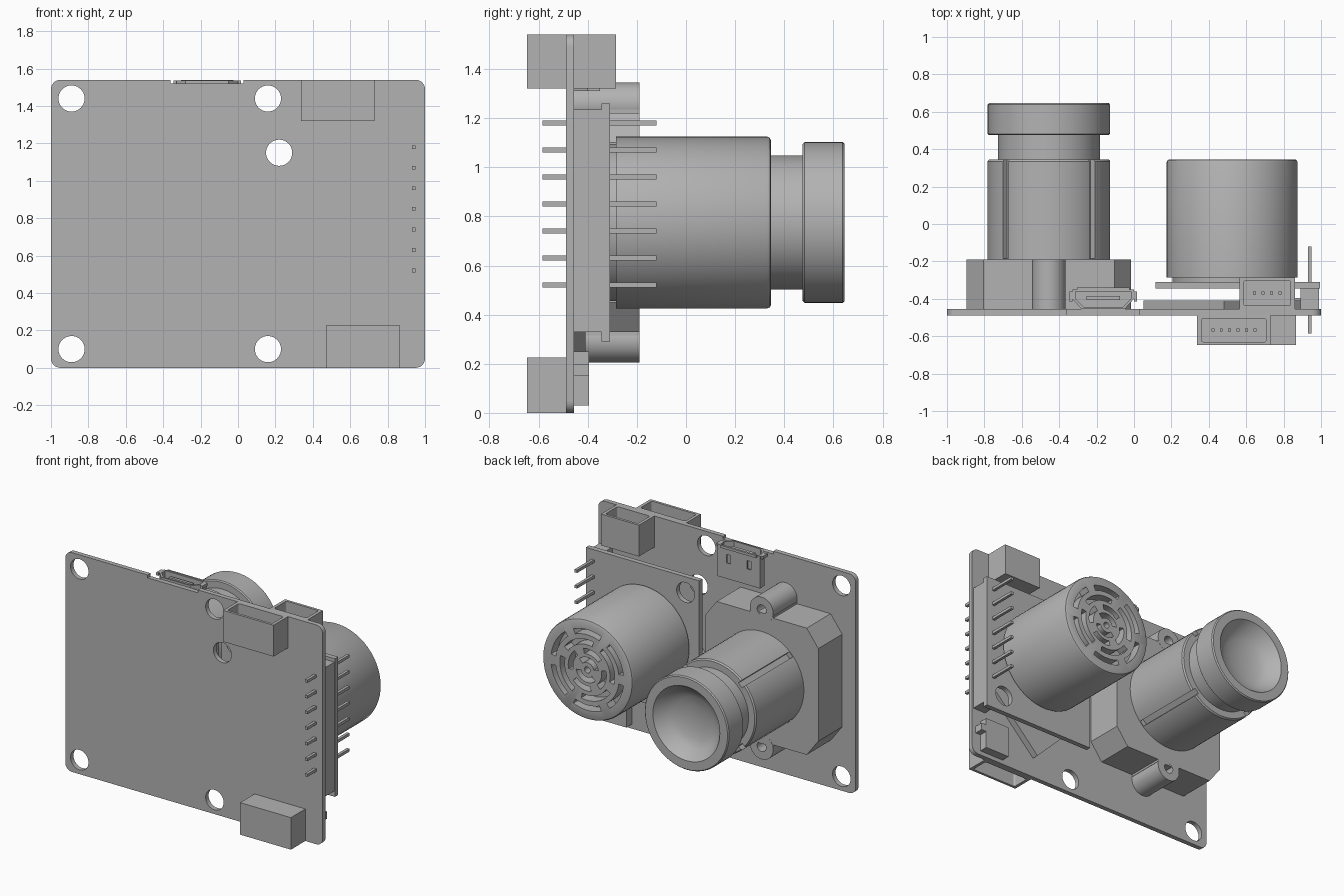
import bpy, bmesh
from math import pi, sin, cos, radians

if "Cube" in bpy.data.objects:
    bpy.data.objects.remove(bpy.data.objects["Cube"])

GREY = (0.45, 0.45, 0.45, 1)
mat = bpy.data.materials.new("plain grey")
mat.use_nodes = True
mat.diffuse_color = GREY
mat.node_tree.nodes["Principled BSDF"].inputs["Base Color"].default_value = GREY


def finish(name, bm):
    bmesh.ops.recalc_face_normals(bm, faces=bm.faces)
    mesh = bpy.data.meshes.new(name)
    bm.to_mesh(mesh)
    bm.free()
    mesh.materials.append(mat)
    obj = bpy.data.objects.new(name, mesh)
    bpy.context.collection.objects.link(obj)
    return obj


def prism(name, outline, low, high, axis="y"):
    """Extrude an (x, z) outline along y, or an (x, y) outline along z."""
    bm = bmesh.new()
    def put(a, b, d):
        return bm.verts.new((a, d, b) if axis == "y" else (a, b, d))
    near = [put(a, b, low) for a, b in outline]
    far = [put(a, b, high) for a, b in outline]
    bm.faces.new(near)
    bm.faces.new(far)
    n = len(outline)
    for i in range(n):
        j = (i + 1) % n
        bm.faces.new((near[i], near[j], far[j], far[i]))
    return finish(name, bm)


def rect(x0, x1, z0, z1, r=0):
    if not r:
        return [(x0, z0), (x1, z0), (x1, z1), (x0, z1)]
    pts = []
    corners = [(x1 - r, z1 - r), (x0 + r, z1 - r), (x0 + r, z0 + r), (x1 - r, z0 + r)]
    for q, (cx, cz) in enumerate(corners):
        for k in range(7):
            a = (q + k / 6) * pi / 2
            pts.append((cx + r * cos(a), cz + r * sin(a)))
    return pts


def circle(cx, cz, r, n=40):
    return [(cx + r * cos(2 * pi * i / n), cz + r * sin(2 * pi * i / n)) for i in range(n)]


def box(name, x0, x1, y0, y1, z0, z1):
    return prism(name, rect(x0, x1, z0, z1), y0, y1)


def lathe(name, cx, cz, profile, n=72):
    """Spin a (radius, y) profile around an axis parallel to y."""
    bm = bmesh.new()
    rings = []
    for r, y in profile:
        if r == 0:
            rings.append([bm.verts.new((cx, y, cz))] * n)
        else:
            rings.append([bm.verts.new((x, y, z)) for x, z in circle(cx, cz, r, n)])
    for a, b in zip(rings, rings[1:]):
        for i in range(n):
            j = (i + 1) % n
            bm.faces.new(dict.fromkeys((a[i], a[j], b[j], b[i])))
    return finish(name, bm)


def cut(obj, *cutters):
    for c in cutters:
        c.hide_render = True
        mod = obj.modifiers.new("cut", "BOOLEAN")
        mod.operation = "DIFFERENCE"
        mod.solver = "EXACT"
        mod.object = c
        bpy.context.view_layer.objects.active = obj
        bpy.ops.object.modifier_apply(modifier=mod.name)
        bpy.data.objects.remove(c)
    return obj


def smooth(obj):
    bpy.ops.object.select_all(action="DESELECT")
    obj.select_set(True)
    bpy.context.view_layer.objects.active = obj
    bpy.ops.object.shade_smooth_by_angle(angle=radians(30))
    return obj


def holes(points, r, y0, y1):
    return [prism("hole", circle(x, z, r), y0, y1) for x, z in points]


# Main circuit board with mounting holes and the port notch
board = prism("main_board", rect(-1, 1, 0, 1.54, 0.05), -0.488, -0.455)
spots = [(-0.89, 1.44), (0.16, 1.44), (0.22, 1.15), (-0.89, 0.1), (0.16, 0.1)]
smooth(cut(board, *holes(spots, 0.07, -0.6, -0.4),
           box("notch", -0.36, 0.03, -0.6, -0.4, 1.52, 1.6)))


# Open sockets with contact pins; side is 1 when opening up, -1 when down
def socket(name, x0, x1, y0, y1, z0, z1, side, pins):
    shell = box(name, x0, x1, y0, y1, z0, z1)
    floor = z0 + 0.04 if side > 0 else z1 - 0.04
    mouth = z1 + 0.1 if side > 0 else z0 - 0.1
    cut(shell, prism("pocket", rect(x0 + 0.022, x1 - 0.022, y0 + 0.018, y1 - 0.018, 0.012),
                     min(floor, mouth), max(floor, mouth), "z"))
    pitch, mid, tip = 0.045, (y0 + y1) / 2, floor + side * 0.12
    for i in range(pins):
        x = (x0 + x1) / 2 + (i - (pins - 1) / 2) * pitch
        box(name + "_pin", x - 0.008, x + 0.008, mid - 0.008, mid + 0.008,
            min(floor - 0.01, tip), max(floor, tip))


socket("front_top_socket", 0.338, 0.73, -0.648, -0.488, 1.32, 1.54, 1, 6)
socket("front_bottom_socket", 0.47, 0.865, -0.648, -0.488, 0, 0.225, -1, 6)
socket("back_top_socket", 0.565, 0.86, -0.455, -0.285, 1.32, 1.54, 1, 4)

# Small flat connector low on the back
box("flat_connector", 0.74, 0.93, -0.455, -0.395, 0.03, 0.25)
box("flat_connector_tab", 0.93, 0.97, -0.455, -0.395, 0.15, 0.2)

# Diamond-mounted chip behind the sensor board
prism("diamond_chip", circle(0.48, 0.57, 0.43, 4), -0.455, -0.41)

# Sensor board, header strip and pins
sensor_board = box("sensor_board", 0.115, 0.995, -0.345, -0.31, 0.29, 1.26)
smooth(cut(sensor_board, *holes([(0.22, 1.15), (0.85, 0.41)], 0.07, -0.4, -0.2)))
box("header_strip", 0.89, 0.99, -0.455, -0.345, 0.33, 1.235)
for i in range(7):
    z = 0.52 + i * 0.11
    box("header_pin", 0.93, 0.95, -0.585, -0.12, z - 0.01, z + 0.01)

# Ultrasonic transducer with slotted grille
SX, SZ = 0.525, 0.775
can = lathe("transducer", SX, SZ, [
    (0, -0.31), (0.32, -0.31), (0.32, -0.285), (0.35, -0.285), (0.35, 0.33),
    (0.345, 0.341), (0.335, 0.346), (0, 0.346)])


def arc_slot(r, w, start, end, y0):
    n = 14
    angles = [start + (end - start) * i / n for i in range(n + 1)]
    ring = [((r + w) * cos(a), (r + w) * sin(a)) for a in angles]
    ring += [((r - w) * cos(a), (r - w) * sin(a)) for a in reversed(angles)]
    return prism("slot", [(SX + x, SZ + z) for x, z in ring], y0, 0.5)


for r, count, turn in ((0.265, 6, 0), (0.195, 4, 0.4), (0.13, 4, 1.1), (0.07, 2, 0.3)):
    step, gap = 2 * pi / count, 0.035 / r
    for i in range(count):
        cut(can, arc_slot(r, 0.018, turn + i * step + gap, turn + (i + 1) * step - gap, 0.27))
cut(can, *holes([(SX, SZ)], 0.022, 0.27, 0.5))
smooth(can)

# Camera mount: chamfered block and two screw lugs
CX, CZ = -0.455, 0.775
w, h, cx, cz = 0.44, 0.445, 0.09, 0.12
quarter = [(w, h - cz), (w - cx, h)]
outline = quarter + [(-x, z) for x, z in reversed(quarter)]
outline += [(-x, -z) for x, z in outline]
prism("camera_mount", [(CX + x, CZ + z) for x, z in outline], -0.455, -0.19)
for side in (1, -1):
    z = CZ + side * 0.48
    lug = prism("screw_lug", circle(CX, z, 0.09), -0.455, -0.189)
    base = sorted((z, z - side * 0.06))
    box("lug_web", CX - 0.09, CX + 0.09, -0.455, -0.19, CZ + side * 0.44 - 0.02,
        CZ + side * 0.44 + 0.02)
    smooth(cut(lug, *holes([(CX, z)], 0.035, -0.35, 0)))

# Lens barrel with lengthwise grooves
barrel = lathe("lens_barrel", CX, CZ, [
    (0, -0.2), (0.328, -0.2), (0.328, 0.335), (0.32, 0.345), (0, 0.345)])
for i in range(4):
    a = pi / 4 + i * pi / 2
    radial, across = (cos(a), sin(a)), (-sin(a), cos(a))
    pts = [(CX + r * radial[0] + t * across[0], CZ + r * radial[1] + t * across[1])
           for r, t in ((0.295, -0.02), (0.4, -0.02), (0.4, 0.02), (0.295, 0.02))]
    cut(barrel, prism("groove", pts, -0.185, 0.5))
smooth(barrel)

# Focus ring, funnel and dished lens
smooth(lathe("lens_head", CX, CZ, [
    (0, 0.34), (0.273, 0.34), (0.273, 0.475), (0.32, 0.475), (0.327, 0.482),
    (0.327, 0.638), (0.32, 0.646), (0.26, 0.646), (0.205, 0.575),
    (0.15, 0.55), (0.08, 0.535), (0, 0.53)]))

# Micro port: shell, mouth, tongue and lip flaps
PX = -0.165
half = [(0.165, -0.35), (0.165, -0.4), (0.115, -0.455)]
shape = half + [(-x, y) for x, y in reversed(half)]
port = prism("port_shell", [(PX + x, y) for x, y in shape], 1.31, 1.535, "z")
mouth = [(PX + x * 0.9, -0.4 + (y + 0.4) * 0.8) for x, y in shape]
slots = [box("latch", PX + s * 0.08 - 0.015, PX + s * 0.08 + 0.015, -0.36, -0.3, 1.42, 1.48)
         for s in (1, -1)]
cut(port, prism("mouth", mouth, 1.35, 1.6, "z"), *slots)
box("port_tongue", PX - 0.09, PX + 0.09, -0.405, -0.385, 1.34, 1.52)
box("port_lip", PX - 0.14, PX + 0.14, -0.35, -0.34, 1.52, 1.538)
for s in (1, -1):
    x = PX + s * 0.172
    box("port_flap", x - 0.008, x + 0.008, -0.415, -0.36, 1.515, 1.535)
